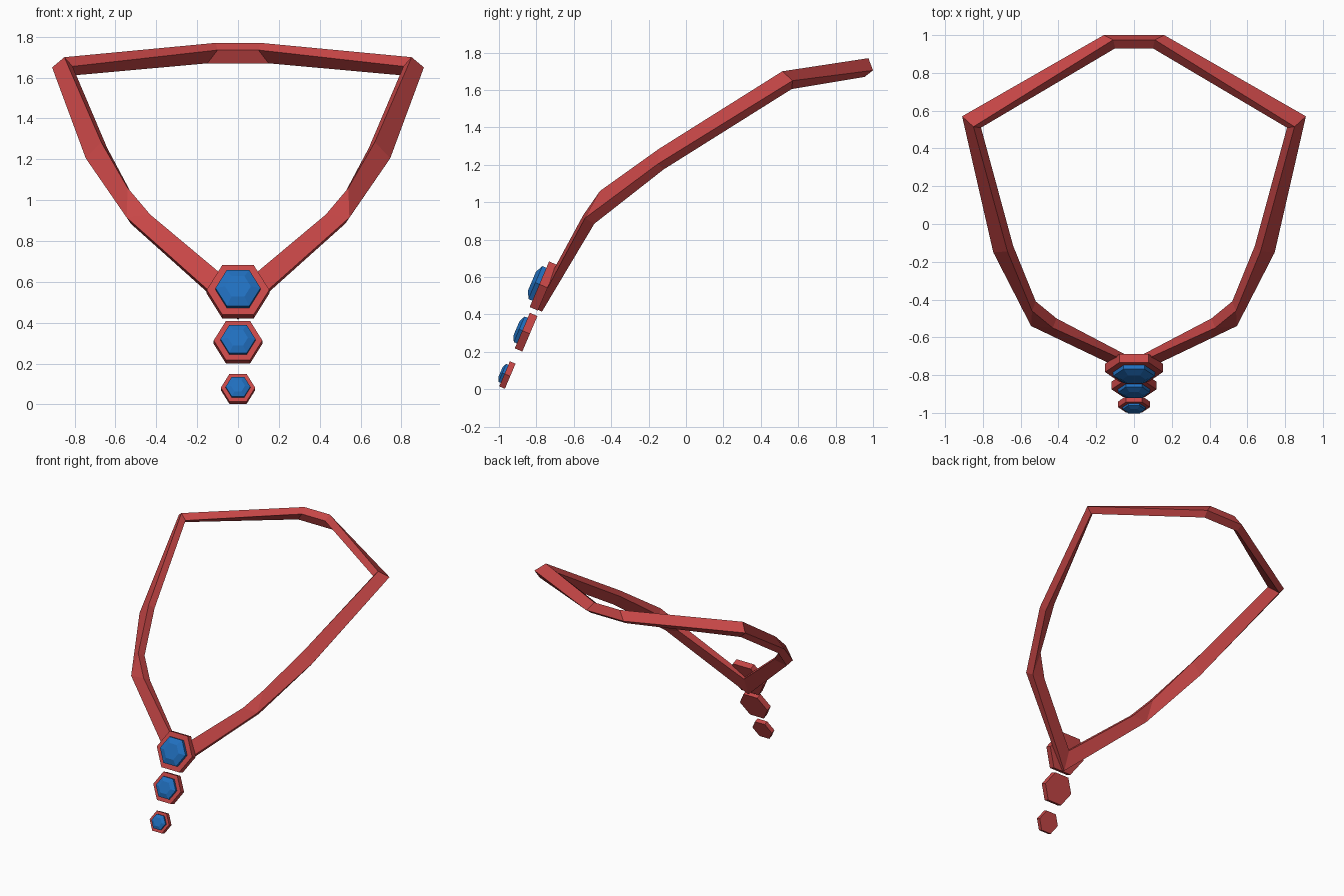
import bpy
import bmesh
import math
from mathutils import Matrix, Vector

default_cube = bpy.data.objects.get("Cube")
if default_cube:
    bpy.data.objects.remove(default_cube, do_unlink=True)


def make_material(name, colour):
    material = bpy.data.materials.new(name)
    material.use_nodes = True
    material.diffuse_color = colour
    material.node_tree.nodes["Principled BSDF"].inputs["Base Color"].default_value = colour
    return material


def make_object(name, bm, material):
    bmesh.ops.remove_doubles(bm, verts=bm.verts, dist=0.001)
    bmesh.ops.recalc_face_normals(bm, faces=bm.faces)
    mesh = bpy.data.meshes.new(name)
    bm.to_mesh(mesh)
    bm.free()
    mesh.materials.append(material)
    obj = bpy.data.objects.new(name, mesh)
    bpy.context.collection.objects.link(obj)
    return obj


def bridge(bm, first, second):
    """Join two vertex loops with quads, skipping sides that collapse to a line."""
    count = len(first)
    for i in range(count):
        j = (i + 1) % count
        corners = [first[i], first[j], second[j], second[i]]
        if len({tuple(round(c, 4) for c in v.co) for v in corners}) > 2:
            bm.faces.new(corners)


red = make_material("red metal", (0.57, 0.062, 0.062, 1))
blue = make_material("blue gem", (0.015, 0.16, 0.52, 1))

# Collar sections on the left half, back to front: top, outer and inner corner.
# The fourth corner completes a parallelogram.
sections = [
    ((0.11, 0.975, 1.77), (0.16, 1.0, 1.705), (0.10, 0.93, 1.735)),
    ((0.85, 0.515, 1.70), (0.91, 0.57, 1.65), (0.81, 0.51, 1.655)),
    ((0.67, -0.145, 1.285), (0.745, -0.15, 1.205), (0.64, -0.115, 1.255)),
    ((0.54, -0.46, 1.06), (0.545, -0.54, 0.915), (0.52, -0.41, 1.03)),
    ((0.43, -0.55, 0.93), (0.545, -0.54, 0.915), (0.41, -0.50, 0.90)),
    ((0, -0.745, 0.57), (0, -0.80, 0.43), (0, -0.715, 0.555)),
]


def build_collar():
    bm = bmesh.new()
    half = []
    for section in sections:
        top, outer, inner = map(Vector, section)
        half.append([top, outer, outer + inner - top, inner])
    mirrored = [[Vector((-p.x, p.y, p.z)) for p in ring] for ring in half[-2::-1]]
    loops = [[bm.verts.new(p) for p in ring] for ring in half + mirrored]
    for i, loop in enumerate(loops):
        bridge(bm, loop, loops[(i + 1) % len(loops)])
    return make_object("collar_band", bm, red)


def build_hex_stack(name, levels, placement, material):
    """Stack hexagons given as (radius, height) and cap both ends."""
    bm = bmesh.new()
    loops = []
    for radius, height in levels:
        angles = [math.tau * i / 6 for i in range(6)]
        loops.append([bm.verts.new((radius * math.cos(a), radius * math.sin(a), height))
                      for a in angles])
    for lower, upper in zip(loops, loops[1:]):
        bridge(bm, lower, upper)
    bm.faces.new(loops[0])
    bm.faces.new(loops[-1])
    bmesh.ops.transform(bm, matrix=placement, verts=bm.verts)
    return make_object(name, bm, material)


def build_pendant(name, radius, depth, y, z):
    # Local z points out of the front of the leaning pendant
    placement = Matrix.Translation((0, y, z)) @ Matrix.Rotation(math.radians(67), 4, "X")
    front = depth / 2
    build_hex_stack(name + "_setting", [(radius, -front), (radius, front)], placement, red)
    # Gem with a straight girdle and a bevelled crown
    girdle = radius * 0.72
    gem = [(girdle, front - 0.005),
           (girdle, front + radius * 0.15),
           (radius * 0.41, front + radius * 0.28)]
    build_hex_stack(name + "_gem", gem, placement, blue)


build_collar()

# Three pendants, shrinking downwards
build_pendant("large_pendant", 0.153, 0.048, -0.762, 0.552)
build_pendant("middle_pendant", 0.119, 0.044, -0.855, 0.305)
build_pendant("small_pendant", 0.084, 0.033, -0.955, 0.076)
